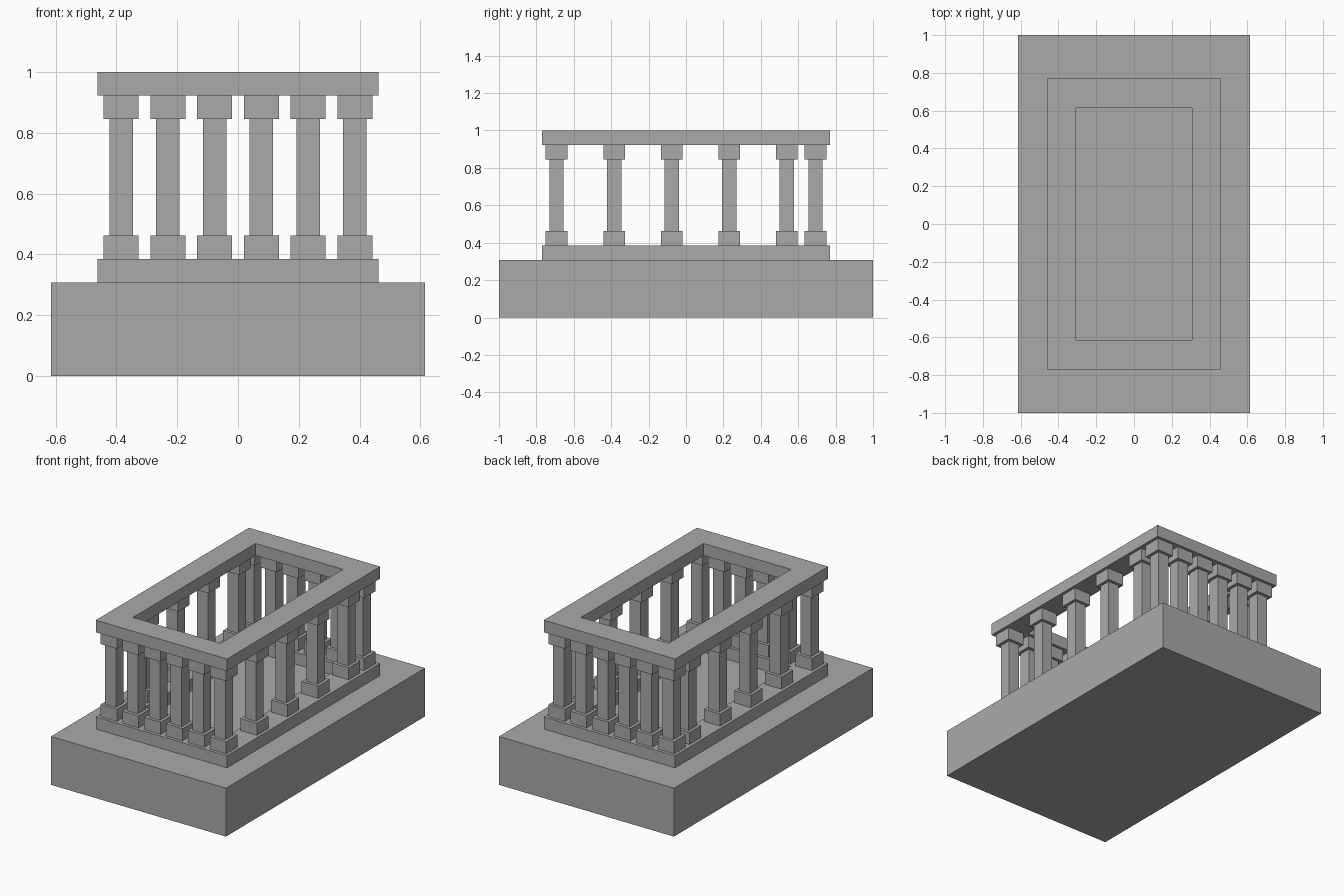
import bpy, bmesh
from mathutils import Matrix, Vector

if "Cube" in bpy.data.objects:
    bpy.data.objects.remove(bpy.data.objects["Cube"])

U = 1 / 13  # the model sits on a 1/13 grid

stone = bpy.data.materials.new("grey stone")
stone.diffuse_color = (0.4, 0.4, 0.4, 1)
stone.use_nodes = True
stone.node_tree.nodes["Principled BSDF"].inputs["Base Color"].default_value = stone.diffuse_color


def finish(name, bm):
    mesh = bpy.data.meshes.new(name)
    bmesh.ops.recalc_face_normals(bm, faces=bm.faces[:])
    bm.to_mesh(mesh)
    bm.free()
    mesh.materials.append(stone)
    obj = bpy.data.objects.new(name, mesh)
    bpy.context.collection.objects.link(obj)
    return obj


def add_box(bm, hx, hy, z0, z1):
    m = Matrix.LocRotScale(Vector((0, 0, (z0 + z1) / 2 * U)), None,
                           Vector((2 * hx * U, 2 * hy * U, (z1 - z0) * U)))
    bmesh.ops.create_cube(bm, size=1, matrix=m)


def frame(name, outer, inner, z0, z1):
    # rectangular ring with mitred corners
    bm = bmesh.new()
    signs = [(-1, -1), (1, -1), (1, 1), (-1, 1)]
    loops = [[bm.verts.new((sx * h[0] * U, sy * h[1] * U, z * U)) for sx, sy in signs]
             for h, z in ((outer, z0), (outer, z1), (inner, z1), (inner, z0))]
    for k in range(4):
        a, b = loops[k], loops[(k + 1) % 4]
        for i in range(4):
            j = (i + 1) % 4
            bm.faces.new((a[i], a[j], b[j], b[i]))
    return finish(name, bm)


# Solid podium
bm = bmesh.new()
add_box(bm, 8, 13, 0, 4)
finish("podium", bm)

# Low step under the columns and the beam on top
frame("column_step", (6, 10), (4, 8), 4, 5)
frame("top_beam", (6, 10), (4, 8), 12, 13)

# One column: base, shaft, capital
bm = bmesh.new()
add_box(bm, 0.75, 0.75, 5, 6)
add_box(bm, 0.5, 0.5, 6, 11)
add_box(bm, 0.75, 0.75, 11, 12)
column = finish("column", bm)

# Six columns on each short side, four more along each long side
spots = [(x, y) for y in (-9, 9) for x in (-5, -3, -1, 1, 3, 5)]
spots += [(x, y) for x in (-5, 5) for y in (-5, -1, 3, 7)]
for i, (x, y) in enumerate(spots):
    obj = column if i == 0 else column.copy()
    if i:
        bpy.context.collection.objects.link(obj)
    obj.location = (x * U, y * U, 0)
